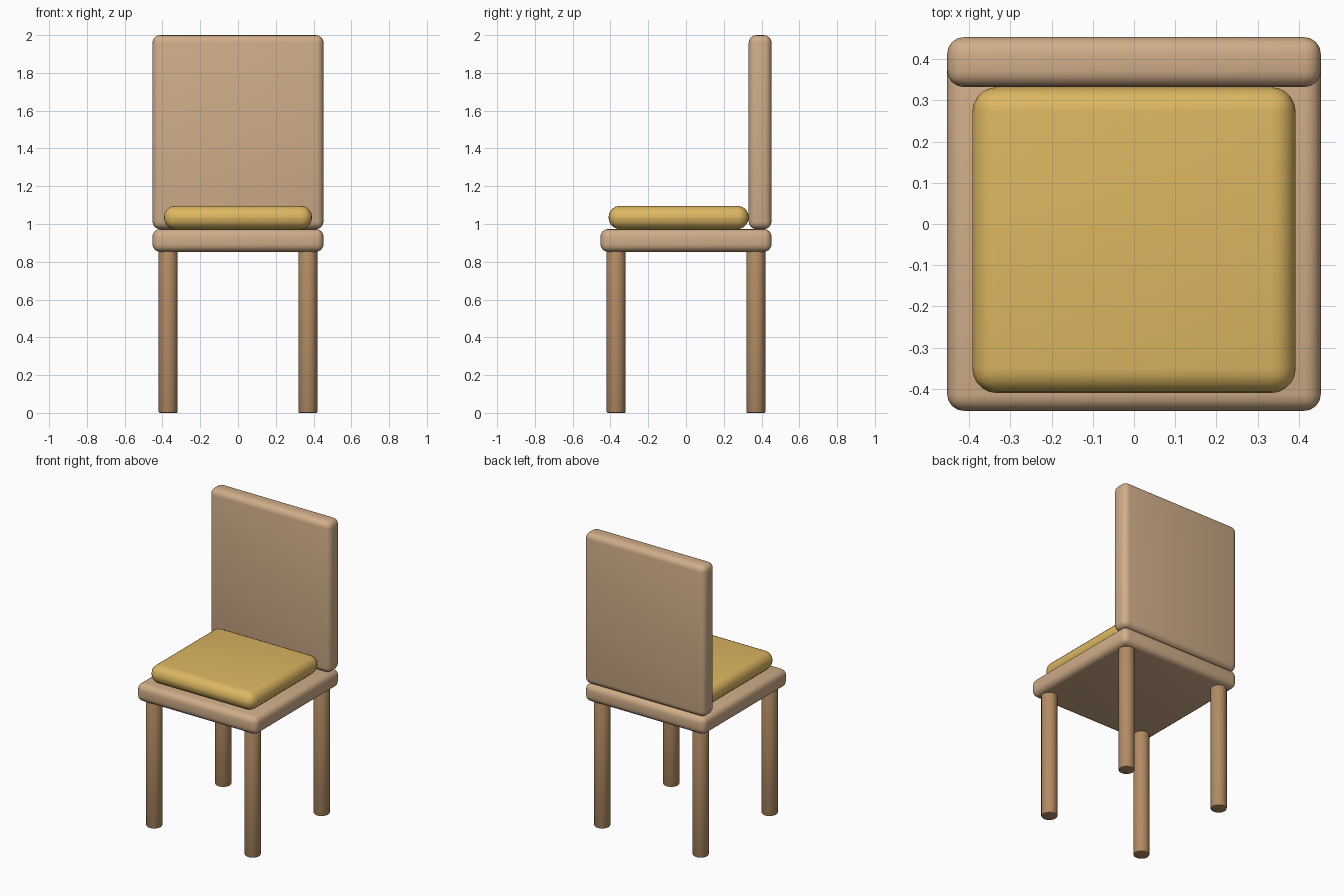
import bpy
import math

if "Cube" in bpy.data.objects:
    bpy.data.objects.remove(bpy.data.objects["Cube"], do_unlink=True)


def make_material(name, rgb):
    mat = bpy.data.materials.new(name)
    mat.use_nodes = True
    colour = (*rgb, 1.0)
    mat.diffuse_color = colour
    mat.node_tree.nodes["Principled BSDF"].inputs["Base Color"].default_value = colour
    return mat


def finish(obj, name, mat, bevel, segments):
    obj.name = obj.data.name = name
    obj.data.materials.append(mat)
    mod = obj.modifiers.new("Rounded edges", "BEVEL")
    mod.width = bevel
    mod.segments = segments
    mod.limit_method = "ANGLE"
    mod.angle_limit = math.radians(40)
    bpy.ops.object.modifier_apply(modifier=mod.name)
    bpy.ops.object.shade_smooth_by_angle(angle=math.radians(40))


def rounded_box(name, low, high, mat, bevel, segments):
    centre = [(a + b) / 2 for a, b in zip(low, high)]
    bpy.ops.mesh.primitive_cube_add(size=1, location=centre)
    obj = bpy.context.object
    obj.scale = [b - a for a, b in zip(low, high)]
    bpy.ops.object.transform_apply(location=False, rotation=False, scale=True)
    finish(obj, name, mat, bevel, segments)


light_wood = make_material("light wood", (0.63, 0.42, 0.25))
leg_wood = make_material("leg wood", (0.45, 0.26, 0.125))
fabric = make_material("yellow fabric", (0.72, 0.47, 0.12))

half = 0.453       # half width of the seat
seat_bottom = 0.853
seat_top = 0.973
back_front = 0.332

# Seat slab and backrest panel
rounded_box("seat", (-half, -half, seat_bottom), (half, half, seat_top),
            light_wood, 0.04, 4)
rounded_box("backrest", (-half, back_front, seat_top), (half, half, 2.0),
            light_wood, 0.04, 4)

# Cushion with fully rounded sides
rounded_box("cushion", (-0.392, -0.41, seat_top), (0.392, back_front, 1.096),
            fabric, 0.06, 5)

# Four round legs, reaching slightly into the seat
leg_height = seat_bottom + 0.01
for side, x in (("left", 0.37), ("right", -0.37)):
    for end, y in (("front", -0.37), ("back", 0.37)):
        bpy.ops.mesh.primitive_cylinder_add(
            vertices=32, radius=0.05, depth=leg_height,
            location=(x, y, leg_height / 2))
        finish(bpy.context.object, f"{end}_{side}_leg", leg_wood, 0.006, 2)
